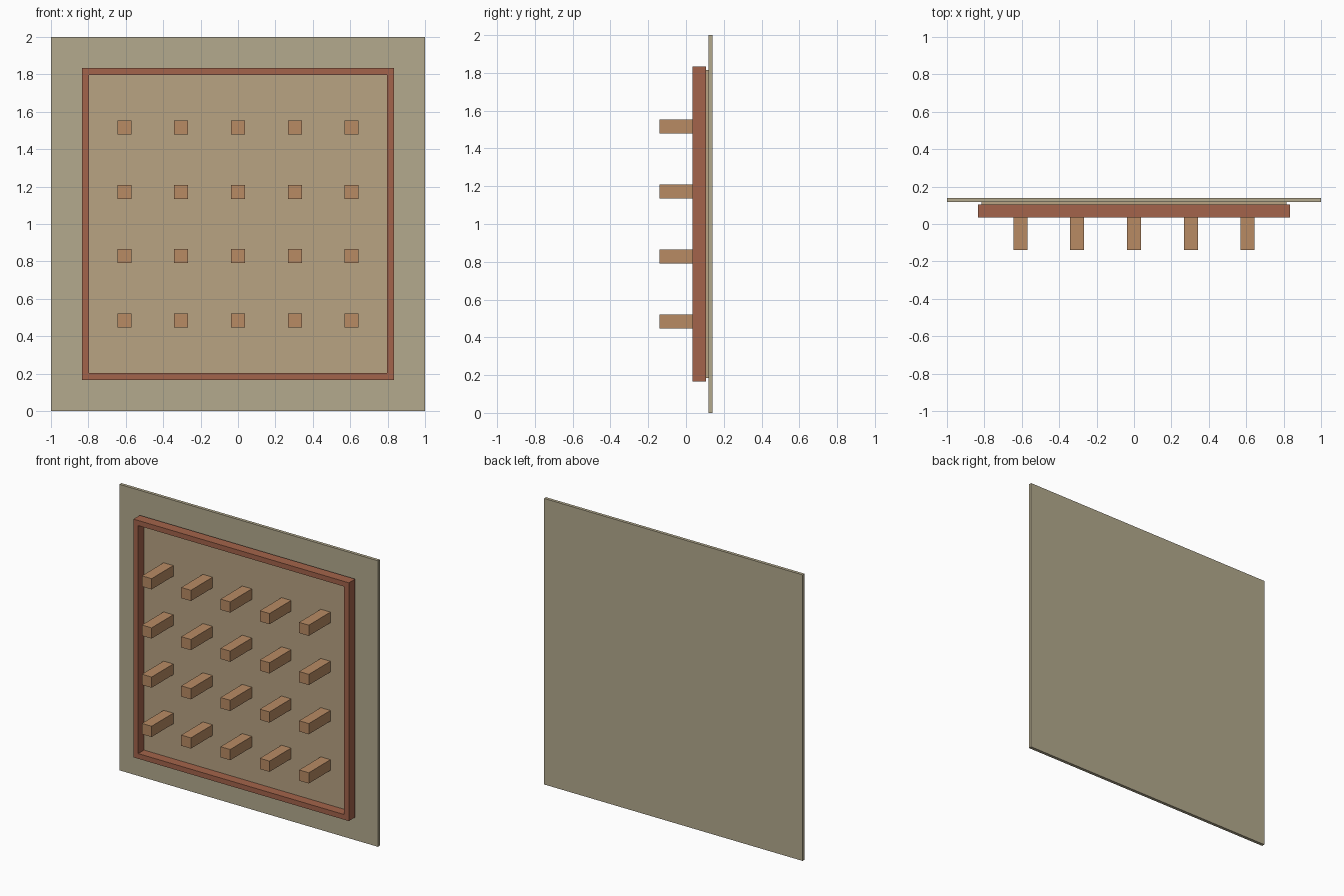
import bpy
import bmesh

if "Cube" in bpy.data.objects:
    bpy.data.objects.remove(bpy.data.objects["Cube"])


def material(name, rgb):
    mat = bpy.data.materials.new(name)
    mat.diffuse_color = (*rgb, 1)
    mat.use_nodes = True
    mat.node_tree.nodes["Principled BSDF"].inputs["Base Color"].default_value = mat.diffuse_color
    return mat


def finish(name, bm, mat):
    bmesh.ops.recalc_face_normals(bm, faces=bm.faces)
    mesh = bpy.data.meshes.new(name)
    bm.to_mesh(mesh)
    bm.free()
    mesh.materials.append(mat)
    obj = bpy.data.objects.new(name, mesh)
    bpy.context.collection.objects.link(obj)
    return obj


def box(name, xs, ys, zs, mat):
    bm = bmesh.new()
    bmesh.ops.create_cube(bm, size=1)
    for v in bm.verts:
        v.co = [lo + (c + 0.5) * (hi - lo) for c, (lo, hi) in zip(v.co, (xs, ys, zs))]
    return finish(name, bm, mat)


def square_frame(name, outer, inner, ys, cz, mat):
    # Rectangular cross-section swept round four mitred corners
    bm = bmesh.new()
    section = [(outer, ys[0]), (inner, ys[0]), (inner, ys[1]), (outer, ys[1])]
    corners = [(-1, -1), (1, -1), (1, 1), (-1, 1)]
    rings = [[bm.verts.new((sx * r, y, cz + sz * r)) for r, y in section]
             for sx, sz in corners]
    for i in range(4):
        a, b = rings[i], rings[(i + 1) % 4]
        for j in range(4):
            k = (j + 1) % 4
            bm.faces.new((a[j], a[k], b[k], b[j]))
    return finish(name, bm, mat)


backing_mat = material("backing_tan", (0.456, 0.402, 0.270))
inset_mat = material("inset_tan", (0.479, 0.366, 0.223))
frame_mat = material("frame_red_brown", (0.366, 0.127, 0.070))
peg_mat = material("peg_wood", (0.479, 0.258, 0.127))

# Backing board and the inset panel in front of it
box("backing_board", (-1, 1), (0.118, 0.14), (0, 2), backing_mat)
box("inset_panel", (-0.815, 0.815), (0.10, 0.118), (0.185, 1.815), inset_mat)

# Raised border
square_frame("border_frame", 0.833, 0.797, (0.035, 0.105), 1.0, frame_mat)

# Grid of square pegs
PEG = 0.0375
for row in range(4):
    z = 1 + (row - 1.5) * 0.344
    for col in range(5):
        x = (col - 2) * 0.304
        box(f"peg_{row + 1}_{col + 1}", (x - PEG, x + PEG), (-0.14, 0.105),
            (z - PEG, z + PEG), peg_mat)
